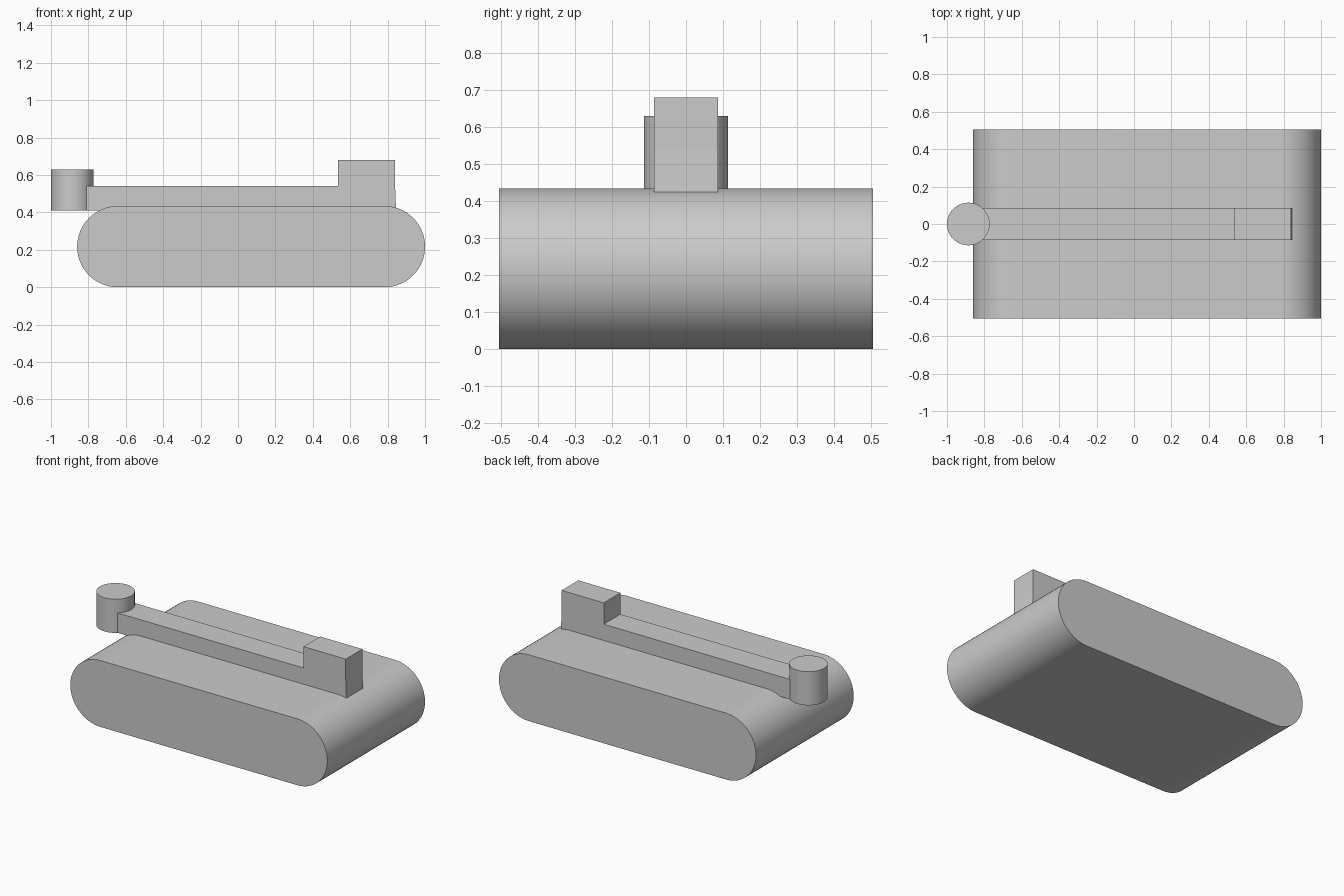
import bpy
import bmesh
from math import cos, sin, pi, radians

cube = bpy.data.objects.get("Cube")
if cube:
    bpy.data.objects.remove(cube, do_unlink=True)

GREY = (0.6, 0.6, 0.6, 1)
grey = bpy.data.materials.new("plain grey")
grey.use_nodes = True
grey.diffuse_color = GREY
grey.node_tree.nodes["Principled BSDF"].inputs["Base Color"].default_value = GREY


def finish(name, bm, smooth=False):
    """Turn a bmesh into a coloured object."""
    bmesh.ops.recalc_face_normals(bm, faces=bm.faces)
    mesh = bpy.data.meshes.new(name)
    bm.to_mesh(mesh)
    bm.free()
    mesh.materials.append(grey)
    obj = bpy.data.objects.new(name, mesh)
    bpy.context.collection.objects.link(obj)
    if smooth:
        bpy.ops.object.select_all(action="DESELECT")
        obj.select_set(True)
        bpy.context.view_layer.objects.active = obj
        bpy.ops.object.shade_smooth_by_angle(angle=radians(30))
    return obj


def extrude_profile(name, profile, half_width, smooth=False):
    """Extrude an (x, z) outline along y, symmetric about y = 0."""
    bm = bmesh.new()
    face = bm.faces.new([bm.verts.new((x, -half_width, z)) for x, z in profile])
    new = bmesh.ops.extrude_face_region(bm, geom=[face])["geom"]
    verts = [v for v in new if isinstance(v, bmesh.types.BMVert)]
    bmesh.ops.translate(bm, verts=verts, vec=(0, 2 * half_width, 0))
    return finish(name, bm, smooth)


# Wide hull with fully rounded ends
R, LEFT, RIGHT, STEPS = 0.217, -0.86, 1.0, 32
hull = []
for centre, start in ((RIGHT - R, -pi / 2), (LEFT + R, pi / 2)):
    for i in range(STEPS + 1):
        a = start + pi * i / STEPS
        hull.append((centre + R * cos(a), R + R * sin(a)))
extrude_profile("hull", hull, 0.505, smooth=True)

# Long rail with a raised block at one end
rail = [(-0.815, 0.41), (0.845, 0.41), (0.84, 0.54), (0.84, 0.68),
        (0.535, 0.68), (0.535, 0.54), (-0.815, 0.54)]
extrude_profile("rail_with_block", rail, 0.086)

# Upright post at the other end
bm = bmesh.new()
bmesh.ops.create_cone(bm, cap_ends=True, segments=64, radius1=0.114,
                      radius2=0.114, depth=0.22)
bmesh.ops.translate(bm, verts=bm.verts, vec=(-0.886, 0, 0.52))
finish("post", bm, smooth=True)
